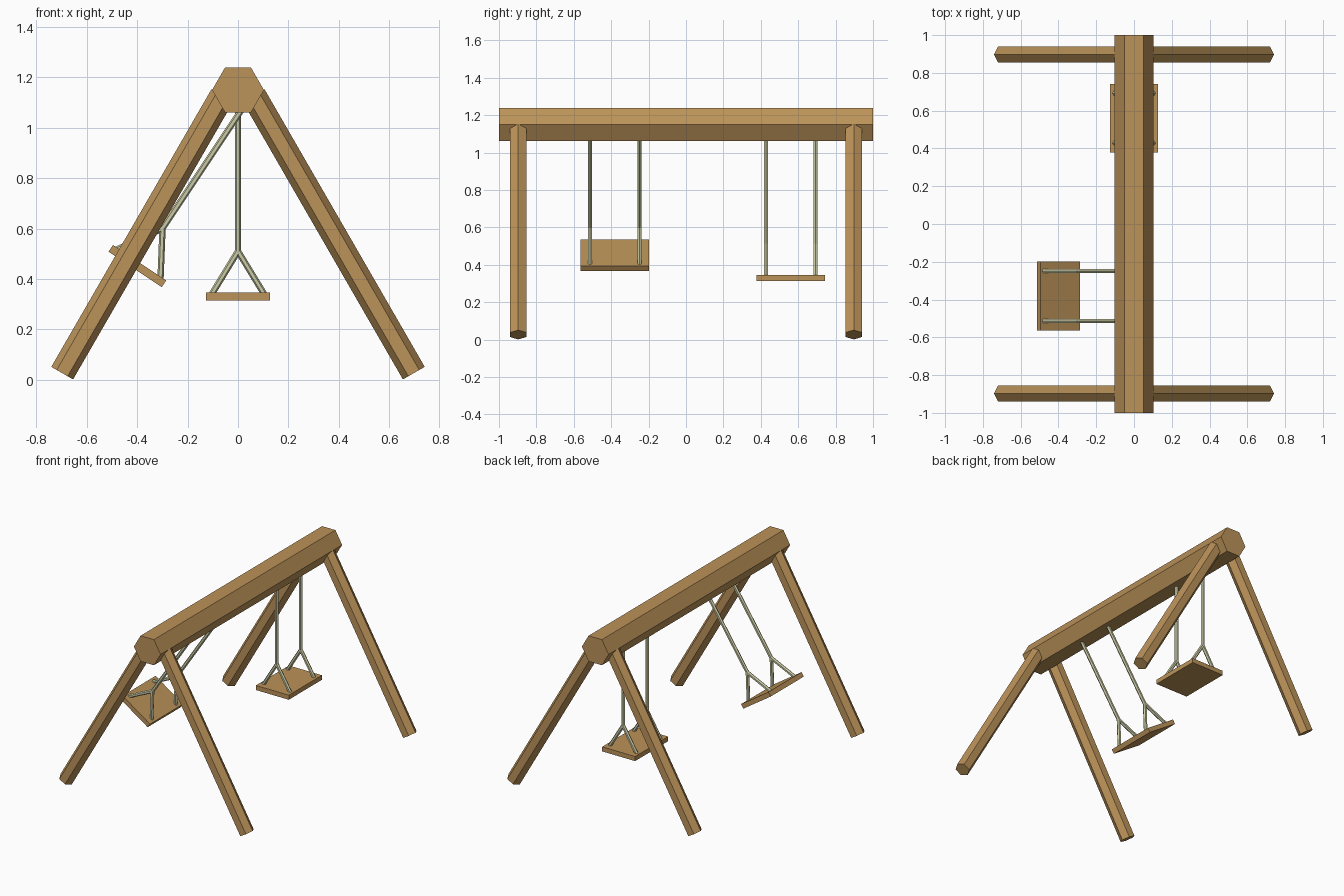
import bpy, bmesh, math
from mathutils import Vector, Matrix

if "Cube" in bpy.data.objects:
    bpy.data.objects.remove(bpy.data.objects["Cube"])


def material(name, color):
    m = bpy.data.materials.new(name)
    m.diffuse_color = color
    m.use_nodes = True
    m.node_tree.nodes["Principled BSDF"].inputs["Base Color"].default_value = m.diffuse_color
    return m


WOOD = material("wood", (0.5, 0.29, 0.1, 1))
ROPE = material("rope", (0.6, 0.6, 0.38, 1))


def add_object(name, bm, mat):
    bmesh.ops.recalc_face_normals(bm, faces=bm.faces)
    me = bpy.data.meshes.new(name)
    bm.to_mesh(me)
    bm.free()
    me.materials.append(mat)
    ob = bpy.data.objects.new(name, me)
    bpy.context.collection.objects.link(ob)
    return ob


def hex_bar(bm, a, b, r):
    """Six-sided bar from a to b, with a corner edge lying in the xz plane."""
    a, b = Vector(a), Vector(b)
    axis = (b - a).normalized()
    if abs(axis.y) > 0.9:
        u = Vector((1, 0, 0))
    else:
        u = axis.cross(Vector((0, 1, 0))).normalized()
    v = axis.cross(u)
    rings = []
    for p in (a, b):
        rings.append([bm.verts.new(p + r * (math.cos(t) * u + math.sin(t) * v))
                      for t in (i * math.pi / 3 for i in range(6))])
    for i in range(6):
        j = (i + 1) % 6
        bm.faces.new((rings[0][i], rings[0][j], rings[1][j], rings[1][i]))
    bm.faces.new(rings[0])
    bm.faces.new(rings[1])


# Top beam
bm = bmesh.new()
hex_bar(bm, (0, -1, 1.15), (0, 1, 1.15), 0.103)
add_object("top_beam", bm, WOOD)

# Four splayed legs, their tops buried in the beam
for y, end in ((-0.897, "front"), (0.897, "back")):
    for s, side in ((-1, "left"), (1, "right")):
        bm = bmesh.new()
        hex_bar(bm, (s * 0.698, y, 0.026), (s * 0.062, y, 1.128), 0.05)
        add_object(f"{end}_{side}_leg", bm, WOOD)


# Swings: plank seat and two forked ropes, tilted about the beam underside
def swing(name, y, angle):
    pivot = Matrix.Translation((0, y, 1.05))
    place = pivot @ Matrix.Rotation(angle, 4, 'Y')
    bm = bmesh.new()
    bmesh.ops.create_cube(bm, size=1)
    bmesh.ops.scale(bm, verts=bm.verts, vec=(0.254, 0.364, 0.032))
    bmesh.ops.translate(bm, verts=bm.verts, vec=(0, 0, -0.72))
    add_object(name + "_seat", bm, WOOD).matrix_world = place
    bm = bmesh.new()
    for dy in (-0.132, 0.132):
        hex_bar(bm, (0, dy, 0.03), (0, dy, -0.55), 0.0125)
        for s in (-1, 1):
            hex_bar(bm, (0, dy, -0.54), (s * 0.105, dy, -0.712), 0.0125)
    add_object(name + "_ropes", bm, ROPE).matrix_world = place


swing("front_swing", -0.381, math.radians(33.7))
swing("back_swing", 0.56, 0)
